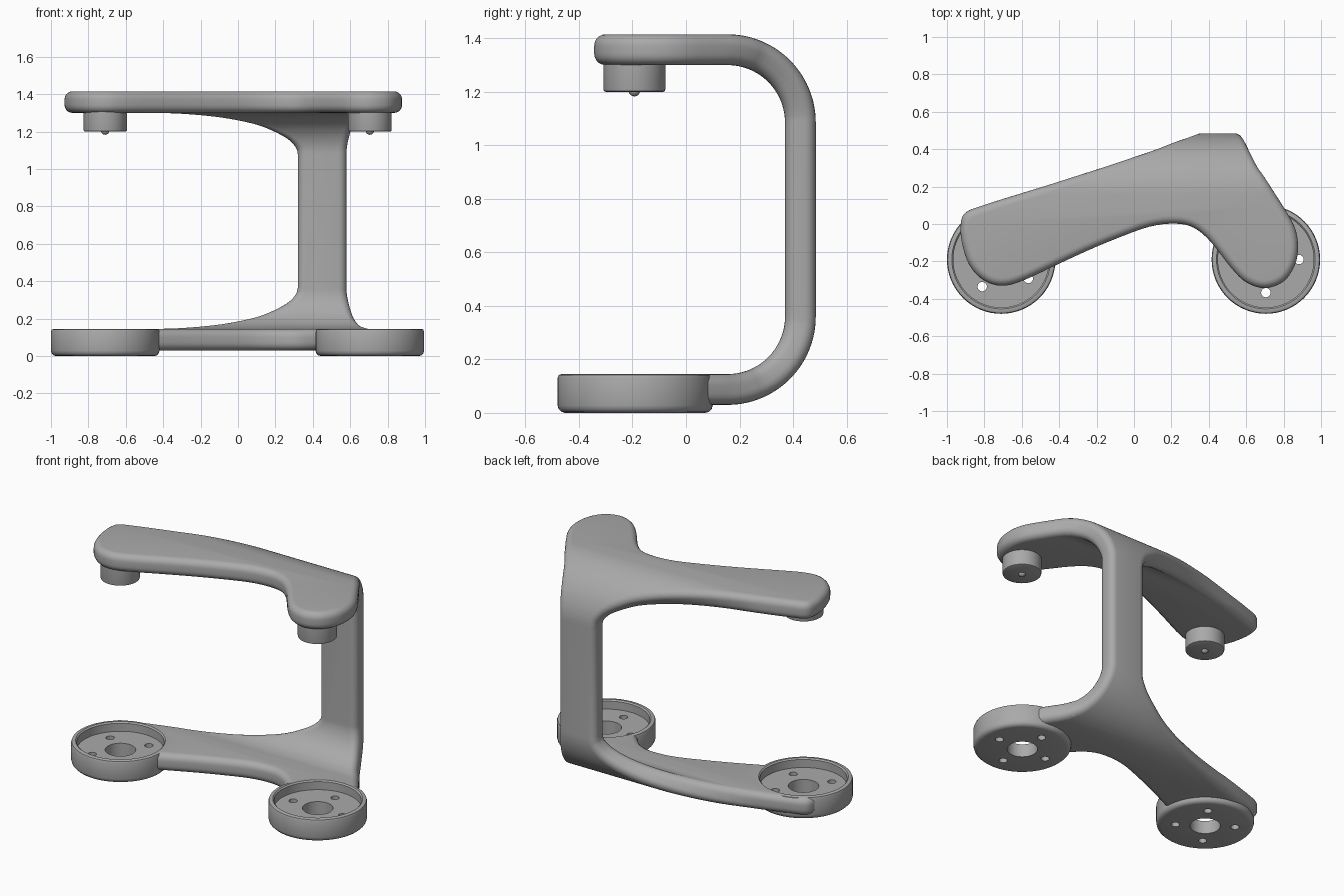
import bpy, bmesh, math
from mathutils import Vector

cube = bpy.data.objects.get("Cube")
if cube:
    bpy.data.objects.remove(cube)

grey = bpy.data.materials.new("plain grey")
grey.use_nodes = True
grey.diffuse_color = (0.4, 0.4, 0.4, 1)
grey.node_tree.nodes["Principled BSDF"].inputs["Base Color"].default_value = (0.4, 0.4, 0.4, 1)

MID_Z = 0.7225       # mirror height of the C-shaped frame
HALF = 0.3625        # half of the straight column
BEND_Y = 0.155       # where the arms start to bend
R = 0.2725           # mid-thickness bend radius
THICK = 0.115
ARC = R * math.pi / 2
ENDS = {"right": (-0.71, -0.19, -35), "left": (0.705, -0.19, 0)}


def make_object(name, bm, smooth=True):
    bmesh.ops.recalc_face_normals(bm, faces=bm.faces)
    mesh = bpy.data.meshes.new(name)
    bm.to_mesh(mesh)
    bm.free()
    mesh.materials.append(grey)
    obj = bpy.data.objects.new(name, mesh)
    bpy.context.collection.objects.link(obj)
    if smooth:
        finish(obj)
    return obj


def finish(obj):
    bpy.ops.object.select_all(action='DESELECT')
    obj.select_set(True)
    bpy.context.view_layer.objects.active = obj
    bpy.ops.object.shade_smooth_by_angle(angle=math.radians(35))


def cut(obj, cutter):
    cutter.hide_render = True
    mod = obj.modifiers.new("cut", 'BOOLEAN')
    mod.operation = 'DIFFERENCE'
    mod.solver = 'EXACT'
    mod.object = cutter
    bpy.context.view_layer.objects.active = obj
    bpy.ops.object.modifier_apply(modifier="cut")
    bpy.data.objects.remove(cutter)
    finish(obj)


def cylinders(name, spots, radius, z0, z1):
    bm = bmesh.new()
    for x, y in spots:
        made = bmesh.ops.create_cone(bm, cap_ends=True, segments=32, radius1=radius,
                                     radius2=radius, depth=z1 - z0)
        bmesh.ops.translate(bm, verts=made["verts"], vec=(x, y, (z0 + z1) / 2))
    return make_object(name, bm, smooth=False)


def lathe(name, profile, x, y, closed=False, steps=64):
    bm = bmesh.new()
    verts = [bm.verts.new((r, 0, z)) for r, z in profile]
    pairs = list(zip(verts, verts[1:])) + ([(verts[-1], verts[0])] if closed else [])
    edges = [bm.edges.new(p) for p in pairs]
    bmesh.ops.spin(bm, geom=verts + edges, axis=(0, 0, 1), cent=(0, 0, 0),
                   angle=math.tau, steps=steps)
    bmesh.ops.remove_doubles(bm, verts=bm.verts, dist=0.0001)
    bmesh.ops.translate(bm, verts=bm.verts, vec=(x, y, 0))
    return make_object(name, bm)


def smooth_path(pts, n=4):
    # Catmull-Rom through the points
    out = []
    p = [Vector(q) for q in pts]
    p = [2 * p[0] - p[1]] + p + [2 * p[-1] - p[-2]]
    for a, b, c, d in zip(p, p[1:], p[2:], p[3:]):
        for i in range(n):
            t = i / n
            out.append(0.5 * (2 * b + (c - a) * t + (2 * a - 5 * b + 4 * c - d) * t * t
                              + (3 * b - a - 3 * c + d) * t ** 3))
    return out + [p[-2]]


def bend(co):
    # flat sheet (x, along, height) to the C shape
    x, d, h = co
    a = abs(d) - HALF
    if a <= 0:
        y, z = BEND_Y + R + h, abs(d)
    elif a < ARC:
        y, z = BEND_Y + (R + h) * math.cos(a / R), HALF + (R + h) * math.sin(a / R)
    else:
        y, z = BEND_Y - (a - ARC), HALF + R + h
    return Vector((x, y, MID_Z + math.copysign(z, d)))


# Half outline of the flat sheet: blend at the column, sloping back edge, two rounded tips
outline = [(x, BEND_Y + R * ang) for x, ang in
           [(0.32, 1.6), (0.31, 1.46), (0.27, 1.28), (0.2, 1.1)]]
for i in range(7):
    x = 0.1 - i * 0.15
    y = 0.07 + 0.318 * (x + 0.9)
    if y > BEND_Y:
        y = BEND_Y + R * math.asin((y - BEND_Y) / 0.3)
    outline.append((x, y))
outline += [(-0.9, 0.062), (-0.926, 0), (-0.92, -0.1), (-0.88, -0.22), (-0.805, -0.3),
            (-0.71, -0.33), (-0.6, -0.305), (-0.4, -0.212), (-0.25, -0.143), (-0.1, -0.08),
            (0.08, -0.015), (0.22, 0.002), (0.32, -0.02), (0.41, -0.095), (0.52, -0.235),
            (0.6, -0.312), (0.7, -0.343), (0.8, -0.307), (0.86, -0.22), (0.877, -0.12),
            (0.86, -0.02), (0.8, 0.09)]
outline += [(x, BEND_Y + R * ang) for x, ang in
            [(0.7, 0.32), (0.66, 0.53), (0.62, 0.87), (0.595, 1.2), (0.582, 1.45), (0.58, 1.6)]]
half = [(p.x, BEND_Y + ARC + HALF - p.y) for p in smooth_path(outline)]
loop = half + [(x, -d) for x, d in reversed(half)]

# Frame: rounded flat slab, sliced across the bends and curled
bm = bmesh.new()
face = bm.faces.new([bm.verts.new((x, d, -THICK / 2)) for x, d in loop])
made = bmesh.ops.extrude_face_region(bm, geom=[face])
bmesh.ops.translate(bm, verts=[v for v in made["geom"] if isinstance(v, bmesh.types.BMVert)],
                    vec=(0, 0, THICK))
bmesh.ops.recalc_face_normals(bm, faces=bm.faces)
rim = [e for e in bm.edges if abs(e.verts[0].co.z - e.verts[1].co.z) < 0.001]
bmesh.ops.bevel(bm, geom=rim, offset=0.042, segments=5, profile=0.5, affect='EDGES',
                clamp_overlap=False)
SLICES = 18
for side in (-1, 1):
    for i in range(SLICES + 1):
        bmesh.ops.bisect_plane(bm, geom=bm.verts[:] + bm.edges[:] + bm.faces[:], dist=0.00001,
                               plane_co=(0, side * (HALF + ARC * i / SLICES), 0),
                               plane_no=(0, 1, 0))
for v in bm.verts:
    v.co = bend(v.co)
frame = make_object("frame", bm)
cut(frame, cylinders("cup_clearance", [e[:2] for e in ENDS.values()], 0.27, -0.1, 0.25))

# Cup section and pad section
cup = [(0.09, 0), (0.262, 0), (0.276, 0.004), (0.286, 0.014), (0.29, 0.028), (0.29, 0.13),
       (0.286, 0.141), (0.276, 0.145), (0.264, 0.145), (0.256, 0.137), (0.256, 0.085),
       (0.09, 0.085)]
pad = [(0, 1.2), (0.108, 1.2), (0.114, 1.203), (0.116, 1.21), (0.116, 1.32), (0, 1.32)]

for side, (x, y, turn) in ENDS.items():
    # Lower cup with four screw holes
    dish = lathe(side + "_cup", cup, x, y, closed=True)
    angles = [math.radians(turn + 90 * k) for k in range(4)]
    spots = [(x + 0.177 * math.cos(a), y + 0.177 * math.sin(a)) for a in angles]
    cut(dish, cylinders("screw_holes", spots, 0.025, -0.1, 0.2))
    # Upper pad with a round pin
    lathe(side + "_pad", pad, x, y - 0.003)
    bm = bmesh.new()
    bmesh.ops.create_uvsphere(bm, u_segments=24, v_segments=12, radius=0.022)
    bmesh.ops.translate(bm, verts=bm.verts, vec=(x, y - 0.003, 1.205))
    make_object(side + "_pin", bm)
